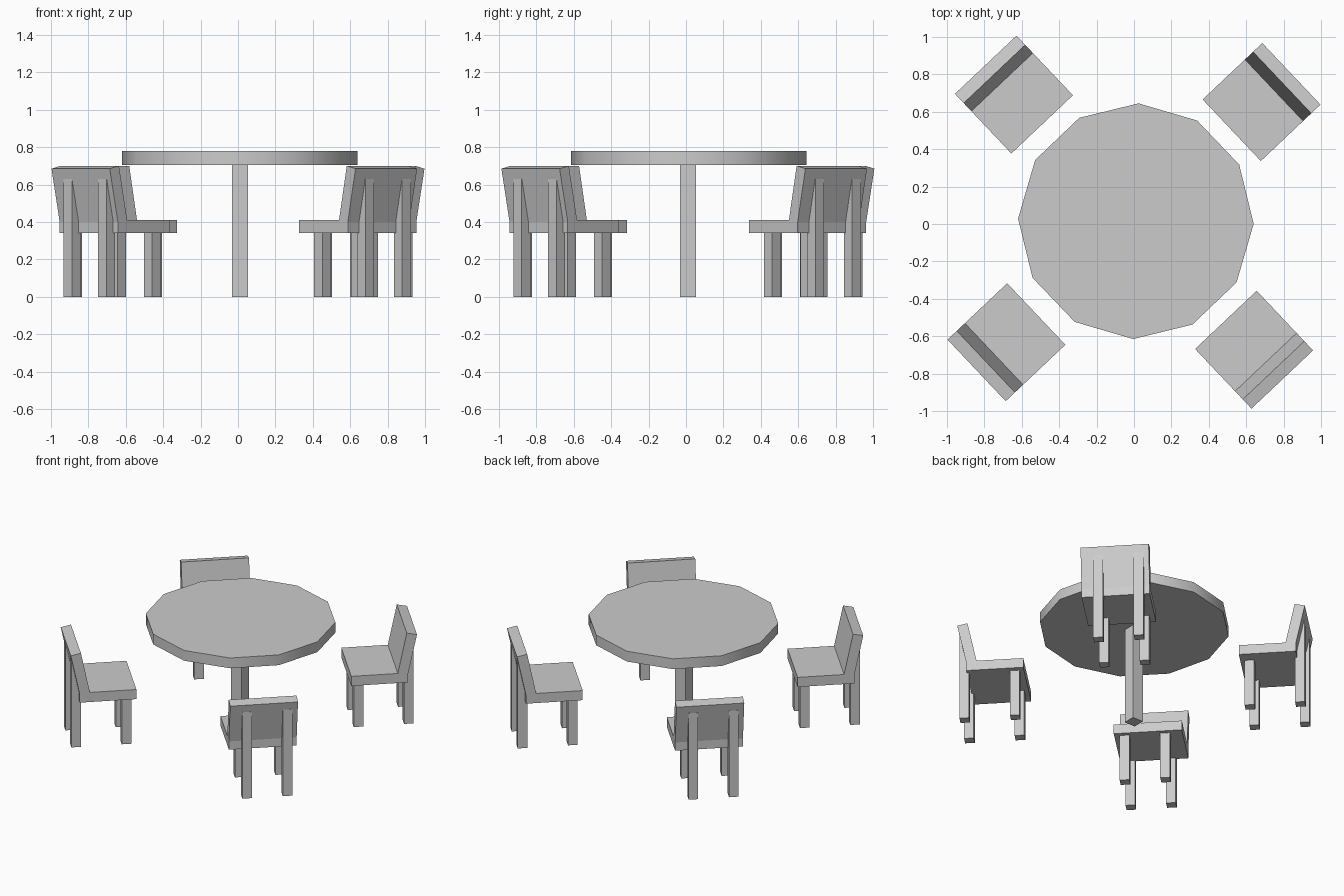
import bpy
import bmesh
import math
from mathutils import Matrix, Vector

cube = bpy.data.objects.get("Cube")
if cube:
    bpy.data.objects.remove(cube, do_unlink=True)

grey = bpy.data.materials.new("plain_grey")
grey.use_nodes = True
grey.diffuse_color = (0.6, 0.6, 0.6, 1)
grey.node_tree.nodes["Principled BSDF"].inputs["Base Color"].default_value = (0.6, 0.6, 0.6, 1)


def add_object(name, bm, matrix=Matrix()):
    bmesh.ops.recalc_face_normals(bm, faces=bm.faces)
    mesh = bpy.data.meshes.new(name)
    bm.to_mesh(mesh)
    bm.free()
    mesh.materials.append(grey)
    obj = bpy.data.objects.new(name, mesh)
    obj.matrix_world = matrix
    bpy.context.collection.objects.link(obj)
    return obj


def add_post(name, x, y, width, height, matrix=Matrix()):
    """Square upright standing on the floor."""
    bm = bmesh.new()
    bmesh.ops.create_cube(bm, size=1)
    bmesh.ops.scale(bm, vec=(width, width, height), verts=bm.verts)
    bmesh.ops.translate(bm, vec=(x, y, height / 2), verts=bm.verts)
    return add_object(name, bm, matrix)


def add_extrusion(name, profile, width, matrix):
    """Side profile (x, z) extruded evenly to both sides along y."""
    bm = bmesh.new()
    face = bm.faces.new([bm.verts.new((x, -width / 2, z)) for x, z in profile])
    side = bmesh.ops.extrude_face_region(bm, geom=[face])
    moved = [v for v in side["geom"] if isinstance(v, bmesh.types.BMVert)]
    bmesh.ops.translate(bm, vec=(0, width, 0), verts=moved)
    return add_object(name, bm, matrix)


# Table: twelve-sided top on a single square leg
bm = bmesh.new()
bmesh.ops.create_cone(bm, cap_ends=True, segments=12, radius1=0.63, radius2=0.63, depth=0.075)
bmesh.ops.rotate(bm, matrix=Matrix.Rotation(math.radians(-1.3), 3, "Z"), verts=bm.verts)
table_top = add_object("table_top", bm, Matrix.Translation((0.01, 0.015, 0.7425)))
bpy.ops.object.select_all(action="DESELECT")
table_top.select_set(True)
bpy.context.view_layer.objects.active = table_top
bpy.ops.object.shade_smooth_by_angle(angle=math.radians(40))
add_post("table_leg", 0.01, 0.01, 0.085, 0.705)

# Chairs: seat with leaning back, tall rear legs and short front legs
length, width = 0.439, 0.453
seat_profile = [(0.06, 0.34), (length, 0.34), (length, 0.41), (0.128, 0.41),
                (0.068, 0.70), (0, 0.685), (0.06, 0.40)]
seat_profile = [(x - length / 2, z) for x, z in seat_profile]
places = ("front_right", "front_left", "back_left", "back_right")
for i, place in enumerate(places):
    turn = Matrix.Rotation(i * math.pi / 2, 4, "Z")
    spot = Matrix.Translation((0, 0.01, 0)) @ turn @ Matrix.Translation((-0.682, -0.642, 0))
    matrix = spot @ Matrix.Rotation(math.radians(43.4), 4, "Z")
    add_extrusion(place + "_chair_seat_and_back", seat_profile, width, matrix)
    for side, y in (("left", 0.1115), ("right", -0.1585)):
        add_post(f"{place}_chair_rear_{side}_leg", 0.042 - length / 2, y, 0.064, 0.63, matrix)
        add_post(f"{place}_chair_front_{side}_leg", 0.378 - length / 2, y, 0.064, 0.345, matrix)
